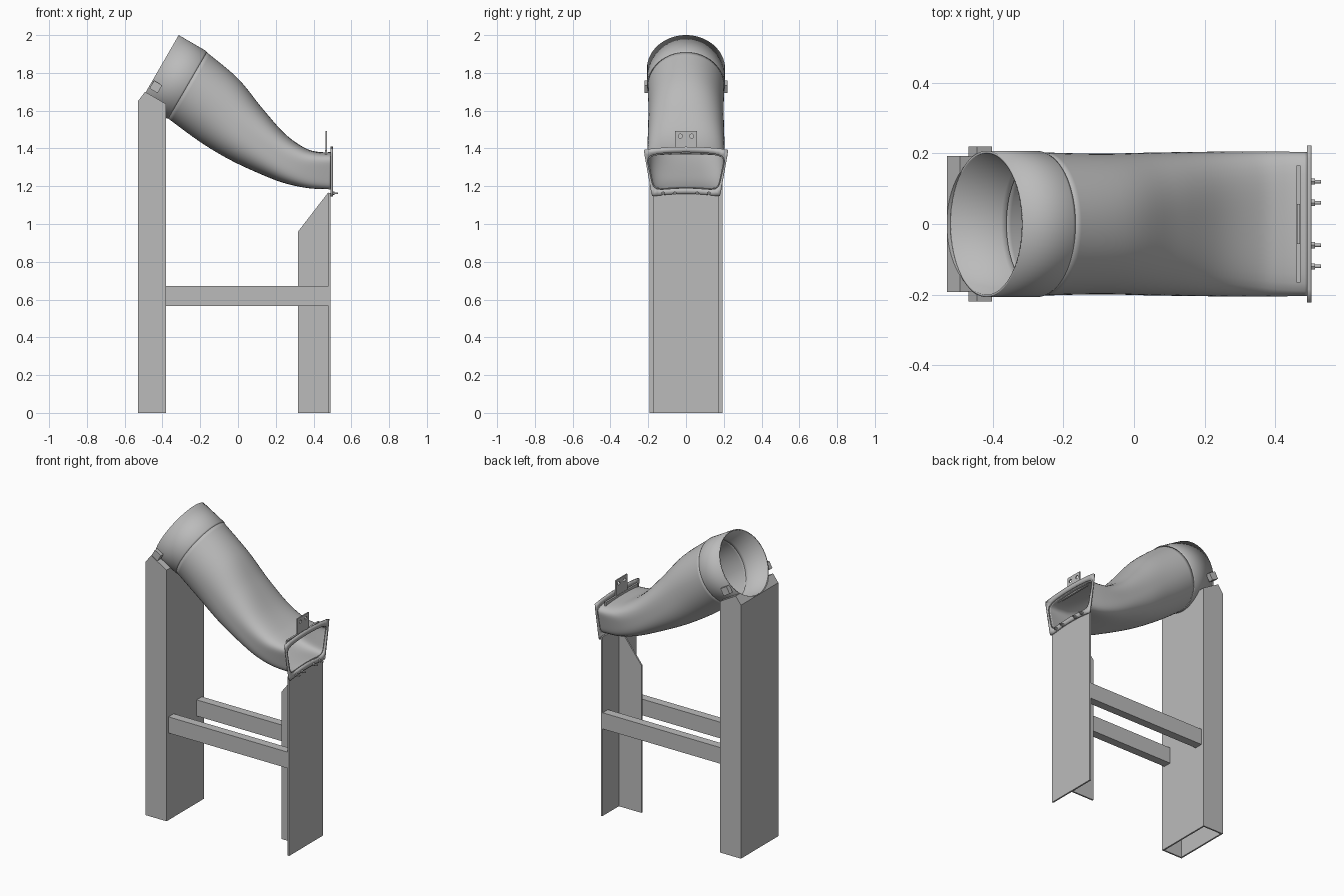
import bpy, bmesh, math
from mathutils import Vector, Matrix

cube = bpy.data.objects.get("Cube")
if cube:
    bpy.data.objects.remove(cube, do_unlink=True)

grey = bpy.data.materials.new("plain_grey")
grey.use_nodes = True
colour = (0.5, 0.5, 0.5, 1)
grey.diffuse_color = colour
grey.node_tree.nodes["Principled BSDF"].inputs["Base Color"].default_value = colour


def finish(name, bm, smooth=False):
    mesh = bpy.data.meshes.new(name)
    bm.to_mesh(mesh)
    bm.free()
    mesh.materials.append(grey)
    obj = bpy.data.objects.new(name, mesh)
    bpy.context.collection.objects.link(obj)
    if smooth:
        bpy.ops.object.select_all(action='DESELECT')
        obj.select_set(True)
        bpy.context.view_layer.objects.active = obj
        bpy.ops.object.shade_smooth_by_angle(angle=math.radians(35))
    return obj


def box(name, lo, hi, tilt=0):
    lo, hi = Vector(lo), Vector(hi)
    bm = bmesh.new()
    place = Matrix.Translation((lo + hi) / 2) @ Matrix.Rotation(tilt, 4, 'Y')
    bmesh.ops.create_cube(bm, size=1, matrix=place @ Matrix.Diagonal((*(hi - lo), 1)))
    return finish(name, bm)


def prism(name, profile, half):
    """Side profile in x and z, extruded across y."""
    bm = bmesh.new()
    face = bm.faces.new([bm.verts.new((x, -half, z)) for x, z in profile])
    out = bmesh.ops.extrude_face_region(bm, geom=[face])
    moved = [v for v in out["geom"] if isinstance(v, bmesh.types.BMVert)]
    bmesh.ops.translate(bm, verts=moved, vec=(0, 2 * half, 0))
    bmesh.ops.recalc_face_normals(bm, faces=bm.faces)
    return finish(name, bm)


def rod(name, centre, direction, radius, length, sides=16):
    bm = bmesh.new()
    turn = Vector(direction).to_track_quat('Z', 'Y').to_matrix().to_4x4()
    bmesh.ops.create_cone(bm, cap_ends=True, segments=sides, radius1=radius, radius2=radius,
                          depth=length, matrix=Matrix.Translation(centre) @ turn)
    return finish(name, bm, True)


def ring(tx, tz, bx, bz, w, k, n, arch, sides=64):
    """Section from its top and bottom points, half width, taper, squareness and arch."""
    points = []
    for i in range(sides):
        a = 2 * math.pi * i / sides
        c, s = math.cos(a), math.sin(a)
        r = (abs(c) ** n + abs(s) ** n) ** (-1 / n)
        u, v = r * c, r * s
        points.append(((tx + bx + v * (tx - bx)) / 2, u * w * (1 + k * v),
                       (tz + bz + v * (tz - bz)) / 2 + arch * (1 - u * u)))
    return points


def shell(name, sections, thickness):
    bm = bmesh.new()
    loops = [[bm.verts.new(p) for p in ring(*s)] for s in sections]
    for a, b in zip(loops, loops[1:]):
        for i in range(len(a)):
            j = (i + 1) % len(a)
            bm.faces.new((a[i], a[j], b[j], b[i]))
    obj = finish(name, bm, True)
    mod = obj.modifiers.new("wall", 'SOLIDIFY')
    mod.thickness, mod.offset = thickness, -1
    return obj


def smooth_path(keys, steps=6):
    pts = [keys[0]] + keys + [keys[-1]]
    out = []
    for p, q, r, s in zip(pts, pts[1:], pts[2:], pts[3:]):
        for i in range(steps):
            t = i / steps
            out.append([b + t * (c - a) / 2 + t * t * (a - 2.5 * b + 2 * c - d / 2)
                        + t ** 3 * (1.5 * (b - c) + (d - a) / 2)
                        for a, b, c, d in zip(p, q, r, s)])
    return out + [keys[-1]]


def cut(obj, cutter):
    mod = obj.modifiers.new("cut", 'BOOLEAN')
    mod.operation, mod.solver, mod.object = 'DIFFERENCE', 'EXACT', cutter
    cutter.hide_render = True
    cutter.hide_set(True)


# Round inlet collar
axis = Vector((math.cos(math.pi / 6), 0, -0.5))
up = Vector((0.5, 0, math.cos(math.pi / 6)))
radius = 0.207
mouth = Vector((-0.314, 0, 2.0)) - up * radius


def collar_section(along, r):
    c = mouth + axis * along
    t, b = c + up * r, c - up * r
    return (t.x, t.z, b.x, b.z, r, 0, 2, 0)


shell("inlet_collar", [collar_section(0, radius), collar_section(0.165, radius),
                       collar_section(0.18, 0.2)], 0.007)

# Curved duct turning from round to a wide rounded slot
outlet = [0.49, 1.365, 0.49, 1.175, 0.191, 0.11, 7, 0.015]
shell("curved_duct", smooth_path([
    list(collar_section(0.172, 0.203)),
    [0.0, 1.77, -0.204, 1.437, 0.199, 0, 2.15, 0],
    [0.125, 1.617, -0.045, 1.341, 0.202, 0, 2.5, 0],
    [0.247, 1.479, 0.125, 1.262, 0.204, 0.02, 3.1, 0],
    [0.353, 1.40, 0.247, 1.213, 0.203, 0.05, 4, 0.003],
    [0.425, 1.373, 0.37, 1.183, 0.198, 0.08, 5.5, 0.009],
    outlet]), 0.006)

# Outlet flange with bolts along its lower edge
flange_edge = [0.49, 1.394, 0.49, 1.145, 0.2025, 0.11, 60, 0.015]
shell("outlet_flange", [outlet, flange_edge], 0.012)
for y in (-0.12, -0.06, 0.06, 0.12):
    rod("flange_bolt", (0.51, y, 1.163), (1, 0, 0), 0.005, 0.04, 12)
    rod("flange_nut", (0.507, y, 1.163), (1, 0, 0), 0.01, 0.01, 6)

# Mounting strip and drilled tab above the outlet
box("tab_strip", (0.46, -0.165, 1.365), (0.472, 0.165, 1.393))
tab = box("drilled_tab", (0.462, -0.057, 1.38), (0.47, 0.057, 1.493))
for y in (-0.03, 0.03):
    cut(tab, rod("tab_hole_cutter", (0.466, y, 1.465), (1, 0, 0), 0.011, 0.05))

# Clips on both sides of the collar
for side in (-1, 1):
    y = side * 0.205
    box("collar_clip", (-0.46, y - 0.015, 1.702), (-0.41, y + 0.015, 1.75), math.pi / 6)

# Hollow rear column, cradling the collar
column = prism("rear_column", [(-0.53, 0), (-0.53, 1.65), (-0.492, 1.70),
                               (-0.38, 1.635), (-0.38, 0)], 0.192)
cut(column, prism("column_hollow_cutter", [(-0.52, -0.1), (-0.52, 1.645), (-0.489, 1.686),
                                           (-0.39, 1.628), (-0.39, -0.1)], 0.182))
cut(column, rod("cradle_cutter", mouth + axis * 0.05, axis, 0.204, 0.7, 64))

# Front post: face plate with a central web
box("front_post_plate", (0.48, -0.174, 0), (0.49, 0.174, 1.165))
prism("front_post_web", [(0.318, 0), (0.318, 0.96), (0.48, 1.17), (0.48, 0)], 0.005)

# Pair of cross rails
for side in (-1, 1):
    y = side * 0.145
    box("cross_rail", (-0.382, y - 0.027, 0.567), (0.481, y + 0.027, 0.672))
